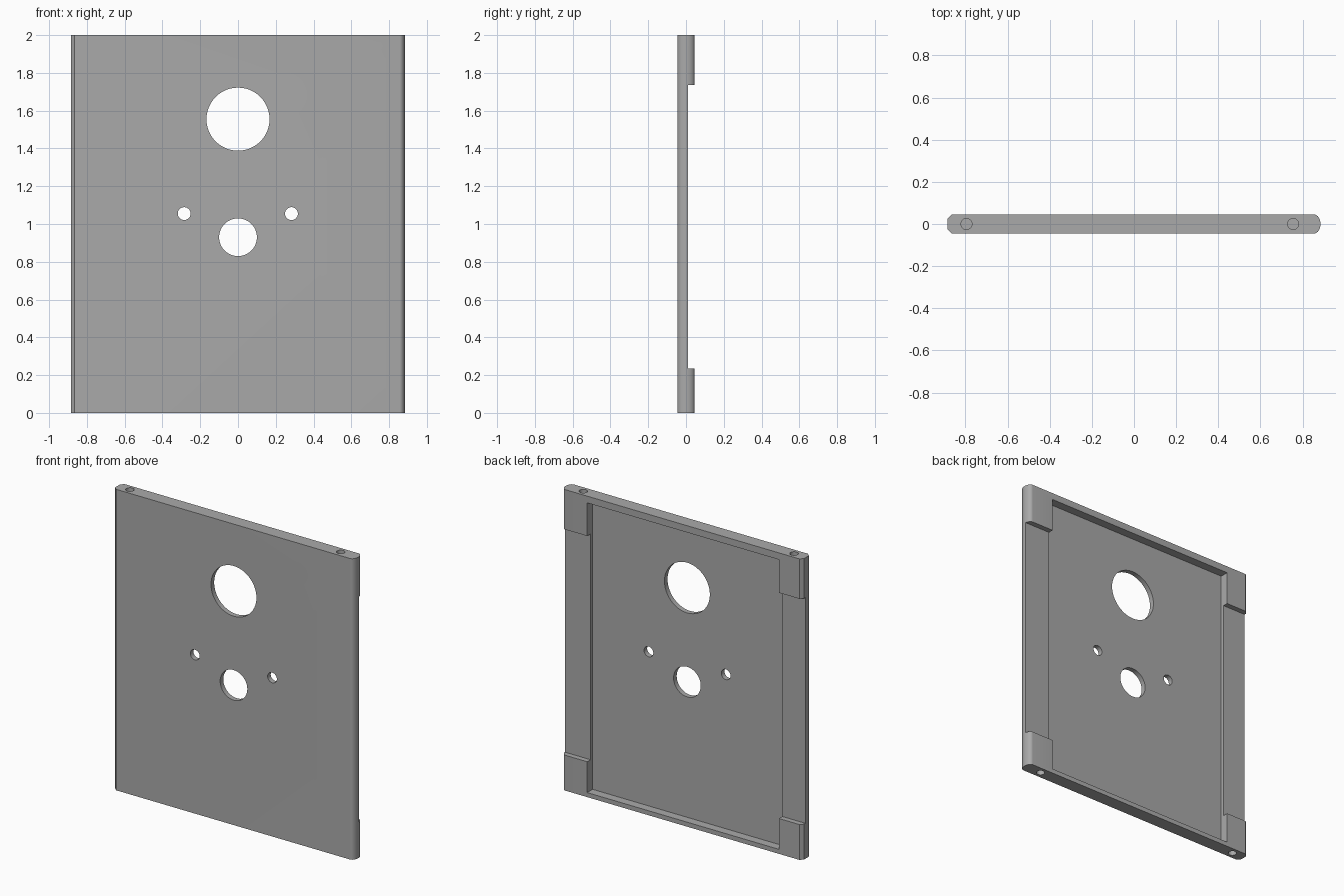
import bpy, bmesh, math
from mathutils import Matrix

cube = bpy.data.objects.get("Cube")
if cube:
    bpy.data.objects.remove(cube)

HALF_W, HALF_D, HEIGHT = 0.885, 0.045, 2.0

grey = bpy.data.materials.new("plain_grey")
grey.use_nodes = True
grey.diffuse_color = (0.4, 0.4, 0.4, 1)
grey.node_tree.nodes["Principled BSDF"].inputs["Base Color"].default_value = (0.4, 0.4, 0.4, 1)


def make_object(name, bm):
    bmesh.ops.recalc_face_normals(bm, faces=bm.faces)
    mesh = bpy.data.meshes.new(name)
    bm.to_mesh(mesh)
    bm.free()
    mesh.materials.append(grey)
    obj = bpy.data.objects.new(name, mesh)
    bpy.context.collection.objects.link(obj)
    return obj


def box(name, low, high):
    bm = bmesh.new()
    size = [b - a for a, b in zip(low, high)]
    mid = [(a + b) / 2 for a, b in zip(low, high)]
    bmesh.ops.create_cube(bm, size=1, matrix=Matrix.Translation(mid) @ Matrix.Diagonal((*size, 1)))
    return make_object(name, bm)


def cylinder(name, centre, radius, depth, along_y=False, sides=48):
    bm = bmesh.new()
    turn = Matrix.Rotation(math.pi / 2 if along_y else 0, 4, 'X')
    bmesh.ops.create_cone(bm, cap_ends=True, segments=sides, radius1=radius, radius2=radius,
                          depth=depth, matrix=Matrix.Translation(centre) @ turn)
    return make_object(name, bm)


# Panel: chamfered on its right edge, rounded on its left edge
chamfer, nose = 0.02, 0.03
profile = [(-HALF_W + chamfer, HALF_D), (-HALF_W, HALF_D - chamfer),
           (-HALF_W, chamfer - HALF_D), (-HALF_W + chamfer, -HALF_D)]
steps = 16
for i in range(steps + 1):
    a = math.pi * (i / steps - 0.5)
    profile.append((HALF_W - nose + nose * math.cos(a), HALF_D * math.sin(a)))
bm = bmesh.new()
base = bm.faces.new([bm.verts.new((x, y, 0)) for x, y in profile])
top = bmesh.ops.extrude_face_region(bm, geom=[base])
bmesh.ops.translate(bm, vec=(0, 0, HEIGHT),
                    verts=[v for v in top["geom"] if isinstance(v, bmesh.types.BMVert)])
panel = make_object("panel", bm)

# Back pocket, and the band lowered between the corner blocks
cutters = [box("pocket_cutter", (-0.715, -0.012, 0.03), (0.695, 0.2, 1.955)),
           box("band_cutter", (-1, 0.01, 0.235), (1, 0.25, 1.735))]

# Holes through the panel
for x, z, r in [(0, 1.555, 0.167), (0, 0.93, 0.1), (-0.285, 1.055, 0.034), (0.283, 1.055, 0.034)]:
    cutters.append(cylinder("through_hole_cutter", (x, 0, z), r, 0.6, True))

# Blind holes in the top and bottom ends
for x in (-0.795, 0.755):
    for z in (0, HEIGHT):
        cutters.append(cylinder("end_hole_cutter", (x, 0, z), 0.026, 0.3, sides=24))

bpy.ops.object.select_all(action='DESELECT')
panel.select_set(True)
bpy.context.view_layer.objects.active = panel
for cutter in cutters:
    cutter.hide_render = True
    cut = panel.modifiers.new("cut", 'BOOLEAN')
    cut.operation, cut.solver, cut.object = 'DIFFERENCE', 'EXACT', cutter
    bpy.ops.object.modifier_apply(modifier=cut.name)
    bpy.data.objects.remove(cutter)

bpy.ops.object.shade_smooth_by_angle(angle=math.radians(30))
